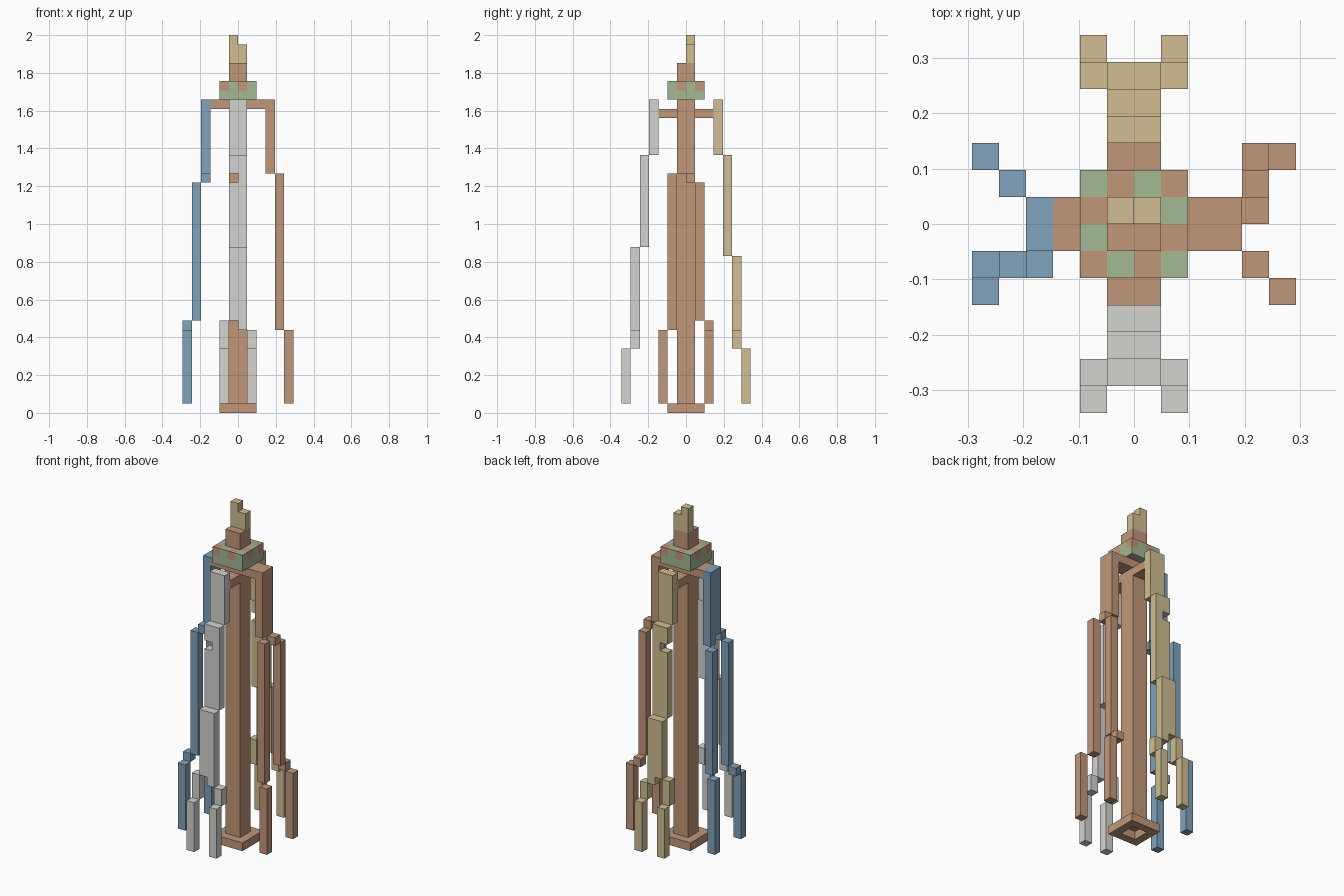
import bpy, bmesh

if "Cube" in bpy.data.objects:
    bpy.data.objects.remove(bpy.data.objects["Cube"])

U = 2 / 41  # one block


def material(name, rgb):
    m = bpy.data.materials.new(name)
    lin = [((c / 255 + 0.055) / 1.055) ** 2.4 for c in rgb]
    m.diffuse_color = (*lin, 1)
    m.use_nodes = True
    m.node_tree.nodes["Principled BSDF"].inputs["Base Color"].default_value = m.diffuse_color
    return m


BROWN = material("brown", (192, 151, 121))
GREEN = material("green", (165, 184, 149))
SAND = material("sand", (209, 190, 147))
GREY = material("light grey", (212, 211, 208))
BLUE = material("blue", (128, 163, 189))


def blocks(name, mat, boxes):
    """One object from boxes (x0, x1, y0, y1, z0, z1) in block units."""
    bm = bmesh.new()
    for x0, x1, y0, y1, z0, z1 in boxes:
        cube = bmesh.ops.create_cube(bm, size=1)
        for v in cube["verts"]:
            v.co.x = (x0 if v.co.x < 0 else x1) * U
            v.co.y = (y0 if v.co.y < 0 else y1) * U
            v.co.z = (z0 if v.co.z < 0 else z1) * U
    me = bpy.data.meshes.new(name)
    bm.to_mesh(me)
    bm.free()
    me.materials.append(mat)
    ob = bpy.data.objects.new(name, me)
    bpy.context.collection.objects.link(ob)
    return ob


# Base ring, pole and crossbars
blocks("base_ring", BROWN, [(-2, 2, -2, -1, 0, 1), (-2, 2, 1, 2, 0, 1),
                            (-2, -1, -1, 1, 0, 1), (1, 2, -1, 1, 0, 1)])
blocks("pole", BROWN, [(-1, 1, -1, 1, 1, 32)])
blocks("lower_crossbar", BROWN, [(-1, 1, -3, 3, 32, 33)])
blocks("upper_crossbar", BROWN, [(-3, 3, -1, 1, 33, 34)])

# Collar with a chequered upper layer
blocks("collar", GREEN, [(-2, 2, -2, 2, 34, 35)])
cells = [(i, j) for i in range(-2, 2) for j in range(-2, 2)]
for name, mat, parity in (("collar_brown_checks", BROWN, 0), ("collar_green_checks", GREEN, 1)):
    blocks(name, mat, [(i, i + 1, j, j + 1, 35, 36) for i, j in cells if (i + j) % 2 == parity])

# Neck and stepped tip
blocks("neck", BROWN, [(-1, 1, -1, 1, 36, 38)])
blocks("tip", SAND, [(-1, 1, 0, 1, 38, 40), (-1, 0, 0, 1, 40, 41)])

# Right strand pair; the left pair is the same turned half around
side = [(3, 4, -1, 1, 26, 34),
        (4, 5, 0, 1, 25, 26), (4, 5, 1, 2, 10, 25), (4, 5, 2, 3, 9, 10), (5, 6, 2, 3, 1, 9),
        (4, 5, -2, -1, 9, 26), (5, 6, -3, -2, 1, 9)]
blocks("right_strands", BROWN, side)
blocks("left_strands", BLUE, [
    (-4, -3, -1, 0, 26, 34), (-4, -3, 0, 1, 25, 34),
    (-4, -3, -2, -1, 25, 26), (-5, -4, -2, -1, 10, 25),
    (-6, -5, -2, -1, 9, 10), (-6, -5, -3, -2, 1, 9),
    (-5, -4, 1, 2, 10, 25), (-6, -5, 2, 3, 1, 10)])


# Front and back strands: a wide band with a notch that forks at the bottom
def band(s, step):
    spec = [(-1, 1, 3, 28, 34),
            (-1, 0, 4, 26, 28), (-1, 0, 4, step, 25), (0, 1, 4, step, 28),
            (-1, 0, 5, 10, step), (0, 1, 5, 9, step),
            (-2, -1, 5, 7, 10), (1, 2, 5, 7, 9),
            (-2, -1, 6, 1, 7), (1, 2, 6, 1, 7)]
    return [(x0, x1, min(s * d, s * (d + 1)), max(s * d, s * (d + 1)), z0, z1)
            for x0, x1, d, z0, z1 in spec]


blocks("front_strands", GREY, band(-1, 18))
blocks("back_strands", SAND, band(1, 17))
